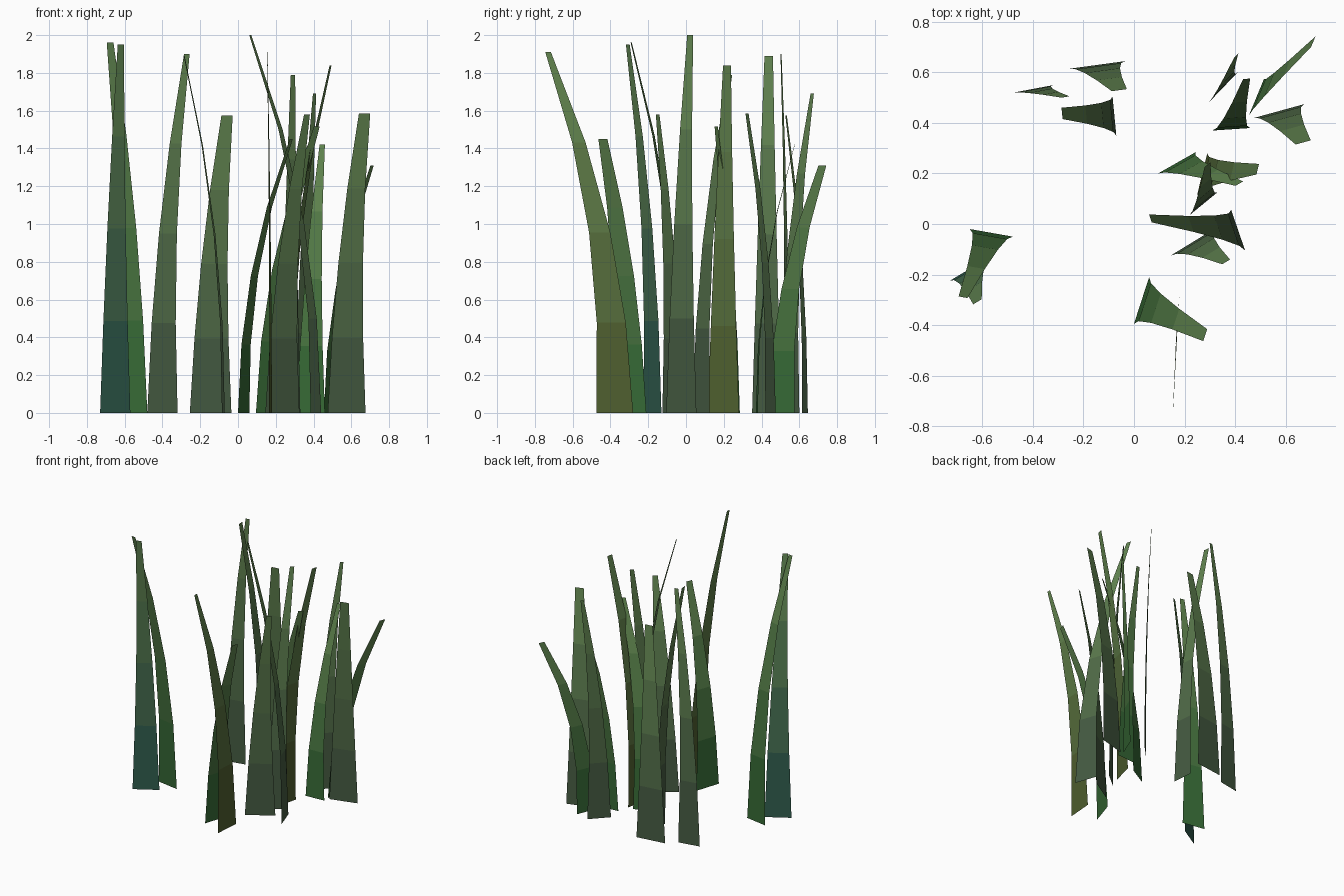
import bpy
from mathutils import Vector

if "Cube" in bpy.data.objects:
    bpy.data.objects.remove(bpy.data.objects["Cube"])

SEGMENTS = 4
BEND = 2.15          # how late the blade starts to lean
TIP_COLOUR = Vector((0.13, 0.25, 0.085))
BASE_COLOURS = {
    "teal": Vector((0.015, 0.09, 0.075)),
    "green": Vector((0.025, 0.13, 0.03)),
    "olive": Vector((0.07, 0.095, 0.02)),
    "grey": Vector((0.05, 0.085, 0.05)),
}

# One material per height band of each tone, dark at the root, light at the tip
bands = {}
for tone, base in BASE_COLOURS.items():
    bands[tone] = []
    for i in range(SEGMENTS):
        mat = bpy.data.materials.new(f"{tone}_band_{i}")
        mat.diffuse_color = (*base.lerp(TIP_COLOUR, (i + 0.5) / SEGMENTS), 1)
        mat.use_nodes = True
        mat.node_tree.nodes["Principled BSDF"].inputs["Base Color"].default_value = mat.diffuse_color
        bands[tone].append(mat)


def blade(name, tone, a, b, tip, height, tip_width):
    """Tapered flat strip rising from root edge a-b, leaning over to the tip centre."""
    a, b, tip = Vector(a), Vector(b), Vector(tip)
    root, across = (a + b) / 2, (b - a).normalized()
    root_width = (b - a).length
    verts, faces = [], []
    for i in range(SEGMENTS + 1):
        t = i / SEGMENTS
        centre = root.lerp(tip, t ** BEND)
        half = across * (root_width + (tip_width - root_width) * t) / 2
        for p in (centre - half, centre + half):
            verts.append((p.x, p.y, height * t))
        if i:
            k = 2 * i
            faces.append((k - 2, k - 1, k + 1, k))
    mesh = bpy.data.meshes.new(name)
    mesh.from_pydata(verts, [], faces)
    for mat in bands[tone]:
        mesh.materials.append(mat)
    for i, poly in enumerate(mesh.polygons):
        poly.material_index = i
    bpy.context.collection.objects.link(bpy.data.objects.new(name, mesh))


# Left pair
blade("left_blade_front", "teal", (-.73, -.225), (-.57, -.13), (-.62, -.308), 1.95, .039)
blade("left_blade_back", "green", (-.65, -.02), (-.48, -.05), (-.677, -.29), 1.96, .036)

# Front pair
blade("front_blade_tall", "olive", (.165, -.475), (.18, -.28), (.155, -.73), 1.91, .03)
blade("front_blade_short", "green", (0, -.395), (.06, -.21), (.282, -.44), 1.45, .05)

# Back left group
blade("back_left_blade_outer", "grey", (-.48, .52), (-.32, .55), (-.271, .503), 1.90, .03)
blade("back_left_blade_rear", "grey", (-.255, .615), (-.035, .645), (-.058, .53), 1.575, .06)
blade("back_left_blade_inner", "grey", (-.085, .505), (-.07, .35), (-.285, .438), 1.89, .045)

# Back right group
blade("back_right_blade_rear", "grey", (.295, .48), (.41, .6), (.405, .668), 1.69, .024)
blade("back_right_blade_inner", "green", (.31, .37), (.46, .38), (.446, .575), 1.42, .028)
blade("back_right_blade_leaning", "green", (.455, .43), (.515, .575), (.71, .722), 1.31, .045)
blade("back_right_blade_outer", "grey", (.475, .42), (.675, .475), (.67, .323), 1.585, .062)

# Middle cluster
blade("middle_blade_left", "green", (.095, .2), (.245, .285), (.417, .16), 1.515, .035)
blade("middle_blade_right", "olive", (.25, .115), (.29, .28), (.49, .217), 1.84, .043)
blade("middle_blade_upright", "grey", (.22, .035), (.33, .125), (.291, .235), 1.79, .03)
blade("middle_blade_tallest", "grey", (.385, .055), (.44, -.105), (.065, .022), 2.0, .033)
blade("middle_blade_front", "grey", (.145, -.125), (.325, -.015), (.365, -.15), 1.58, .036)
